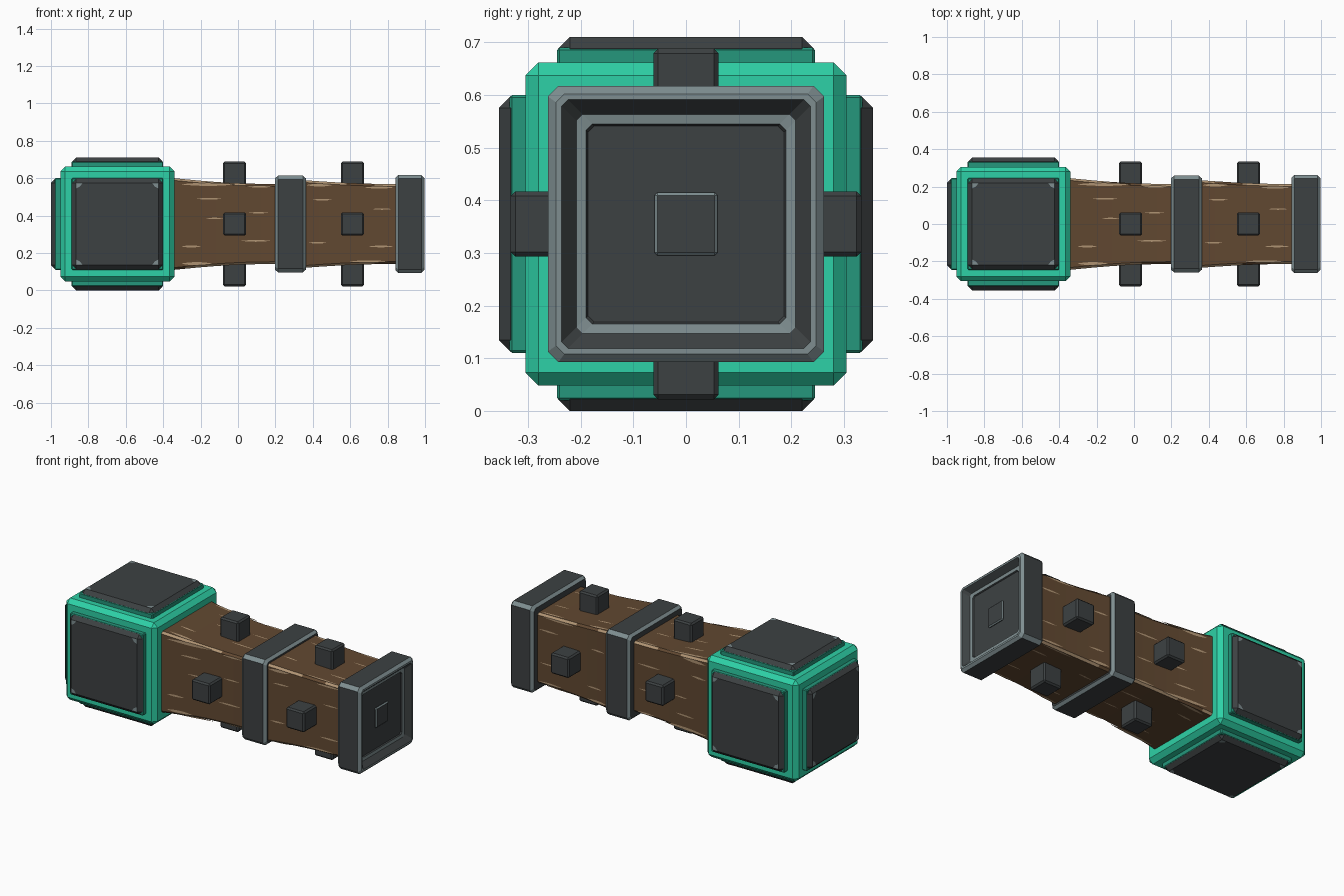
import bpy, bmesh, math
from mathutils import Matrix, Vector

if "Cube" in bpy.data.objects:
    bpy.data.objects.remove(bpy.data.objects["Cube"])

ZC = 0.355          # height of the hammer's long axis
HEAD_X = -0.645     # centre of the head block


def mat(name, rgb):
    m = bpy.data.materials.new(name)
    m.diffuse_color = (*rgb, 1)
    m.use_nodes = True
    m.node_tree.nodes["Principled BSDF"].inputs["Base Color"].default_value = m.diffuse_color
    return m


DARK = mat("dark_iron", (0.046, 0.053, 0.055))
GREY = mat("worn_grey", (0.21, 0.27, 0.28))
GREEN = mat("bright_green", (0.027, 0.64, 0.385))
TEAL = mat("deep_green", (0.018, 0.31, 0.20))
WOOD = mat("brown_wood", (0.122, 0.066, 0.031))
TAN = mat("pale_wood", (0.44, 0.30, 0.175))


def finish(bm, name, mats, recalc=True):
    if recalc:
        bmesh.ops.recalc_face_normals(bm, faces=bm.faces[:])
    me = bpy.data.meshes.new(name)
    bm.to_mesh(me)
    bm.free()
    for m in mats:
        me.materials.append(m)
    ob = bpy.data.objects.new(name, me)
    bpy.context.collection.objects.link(ob)
    return ob


def box(name, centre, size, chamfer, mats):
    """Chamfered box; the second material goes on the chamfers."""
    bm = bmesh.new()
    bmesh.ops.create_cube(bm, size=1)
    bmesh.ops.scale(bm, vec=size, verts=bm.verts[:])
    bmesh.ops.bevel(bm, geom=bm.edges[:], offset=chamfer, segments=1, affect='EDGES')
    bm.normal_update()
    for f in bm.faces:
        flat = max(abs(c) for c in f.normal) > 0.99
        f.material_index = 0 if flat else len(mats) - 1
    bmesh.ops.translate(bm, vec=centre, verts=bm.verts[:])
    return finish(bm, name, mats)


def loft(name, rings, mats, rule):
    """Square rings (x, half width, corner cut) along x; rule(step, side) gives the material."""
    bm = bmesh.new()
    loops = []
    for x, h, c in rings:
        k = h - c
        pts = [(h, -k), (h, k), (k, h), (-k, h), (-h, k), (-h, -k), (-k, -h), (k, -h)]
        loops.append([bm.verts.new((x, y, ZC + z)) for y, z in pts])
    for i in range(len(loops) - 1):
        for j in range(8):
            n = (j + 1) % 8
            f = bm.faces.new((loops[i][j], loops[i][n], loops[i + 1][n], loops[i + 1][j]))
            f.material_index = rule(i, j)
    bm.faces.new(loops[0])
    bm.faces.new(loops[-1])
    return finish(bm, name, mats)


# Head block: green frame with slightly raised pads
box("head_block", (HEAD_X, 0, ZC), (0.61, 0.61, 0.614), 0.025, [GREEN])

# Head plates on the five free faces, each on a deep green pad
OUT = {
    "top": Matrix.Identity(4),
    "bottom": Matrix.Rotation(math.pi, 4, 'X'),
    "front": Matrix.Rotation(math.pi / 2, 4, 'X'),
    "back": Matrix.Rotation(-math.pi / 2, 4, 'X'),
    "end": Matrix.Rotation(-math.pi / 2, 4, 'Y'),
}
for side, rot in OUT.items():
    place = Matrix.Translation((HEAD_X, 0, ZC)) @ rot
    pad = box("head_pad_" + side, (0, 0, 0.31), (0.49, 0.49, 0.05), 0.005, [TEAL])
    pad.data.transform(place)
    plate = box("head_plate_" + side, (0, 0, 0.325), (0.485, 0.485, 0.06), 0.022, [DARK])
    plate.data.transform(place)
    # chipped corners
    bm = bmesh.new()
    for sx in (-1, 1):
        for sy in (-1, 1):
            a = 0.22
            pts = [(a, a), (a - 0.035, a), (a - 0.02, a - 0.02), (a, a - 0.03)]
            if sx * sy < 0:
                pts.reverse()
            bm.faces.new([bm.verts.new((sx * u, sy * v, 0.3565)) for u, v in pts])
    bm.transform(place)
    finish(bm, "plate_chips_" + side, [GREY], False)


# Wooden handle: two tapering lengths
def half(x):
    if x < 0.28:
        t = (x + 0.36) / 0.64
        return 0.247 - 0.034 * t - 0.010 * math.sin(math.pi * t)
    t = (x - 0.28) / 0.60
    return 0.240 - 0.028 * t - 0.006 * math.sin(math.pi * t)


xs = [-0.36 + 0.64 * i / 8 for i in range(8)] + [0.279] + [0.28 + 0.6 * i / 8 for i in range(9)]
loft("handle", [(x, half(x), 0.012) for x in xs], [WOOD, TAN],
     lambda i, j: 1 if j % 2 and (i * 3 + j) % 8 not in (2, 5) else 0)

# Pale grain streaks, repeated on all four sides: start, end, offset, thickness
STREAKS = [(-0.30, -0.02, 0.212, 0.018), (-0.30, -0.14, -0.212, 0.018), (-0.22, -0.09, 0.135, 0.010),
           (0.02, 0.17, -0.09, 0.010), (-0.30, -0.20, -0.12, 0.012), (0.05, 0.18, 0.20, 0.012),
           (0.06, 0.16, 0.06, 0.008), (-0.17, -0.08, 0.03, 0.008), (0.37, 0.50, 0.208, 0.016),
           (0.38, 0.47, -0.10, 0.010), (0.40, 0.50, 0.13, 0.010), (0.70, 0.83, -0.12, 0.010),
           (0.72, 0.82, 0.08, 0.008), (0.60, 0.80, -0.20, 0.012), (0.68, 0.83, 0.195, 0.012)]
bm = bmesh.new()
for k in range(4):
    turn = Matrix.Translation((0, 0, ZC)) @ Matrix.Rotation(k * math.pi / 2, 4, 'X')
    for x0, x1, v, w in STREAKS:
        n = 5
        top, low = [], []
        for i in range(n):
            t = i / (n - 1)
            x = x0 + (x1 - x0) * t
            g = w * (0.15 + 0.85 * math.sin(math.pi * t)) / 2
            top.append(bm.verts.new(turn @ Vector((x, v + g, half(x) + 0.003))))
            low.append(bm.verts.new(turn @ Vector((x, v - g, half(x) + 0.003))))
        for i in range(n - 1):
            bm.faces.new((low[i], low[i + 1], top[i + 1], top[i]))
finish(bm, "grain_streaks", [TAN], False)

# Middle iron band with worn edges
loft("middle_band", [(0.198, 0.244, 0.016), (0.213, 0.258, 0.020), (0.348, 0.258, 0.020), (0.363, 0.244, 0.016)],
     [DARK, GREY], lambda i, j: 1 if i != 1 or j % 2 else 0)

# End cap with a recessed face
cap = [(0.842, 0.247, 0.016), (0.857, 0.262, 0.020), (0.981, 0.262, 0.020), (0.996, 0.247, 0.016),
       (0.996, 0.236, 0.012), (0.965, 0.208, 0.012), (0.962, 0.190, 0.012), (0.955, 0.186, 0.012)]
loft("end_cap", cap, [DARK, GREY],
     lambda i, j: 1 if i in (0, 2, 3, 5) or (i == 1 and j % 2) else 0)
box("end_stud", (0.95, 0, ZC), (0.03, 0.12, 0.12), 0.006, [DARK, GREY])

# Square studs on all four sides of the handle
for n, x in enumerate((-0.018, 0.612), 1):
    for side in ("top", "bottom", "front", "back"):
        stud = box(f"stud_{side}_{n}", (0, 0, 0.265), (0.124, 0.124, 0.136), 0.009, [DARK])
        stud.data.transform(Matrix.Translation((x, 0, ZC)) @ OUT[side])
